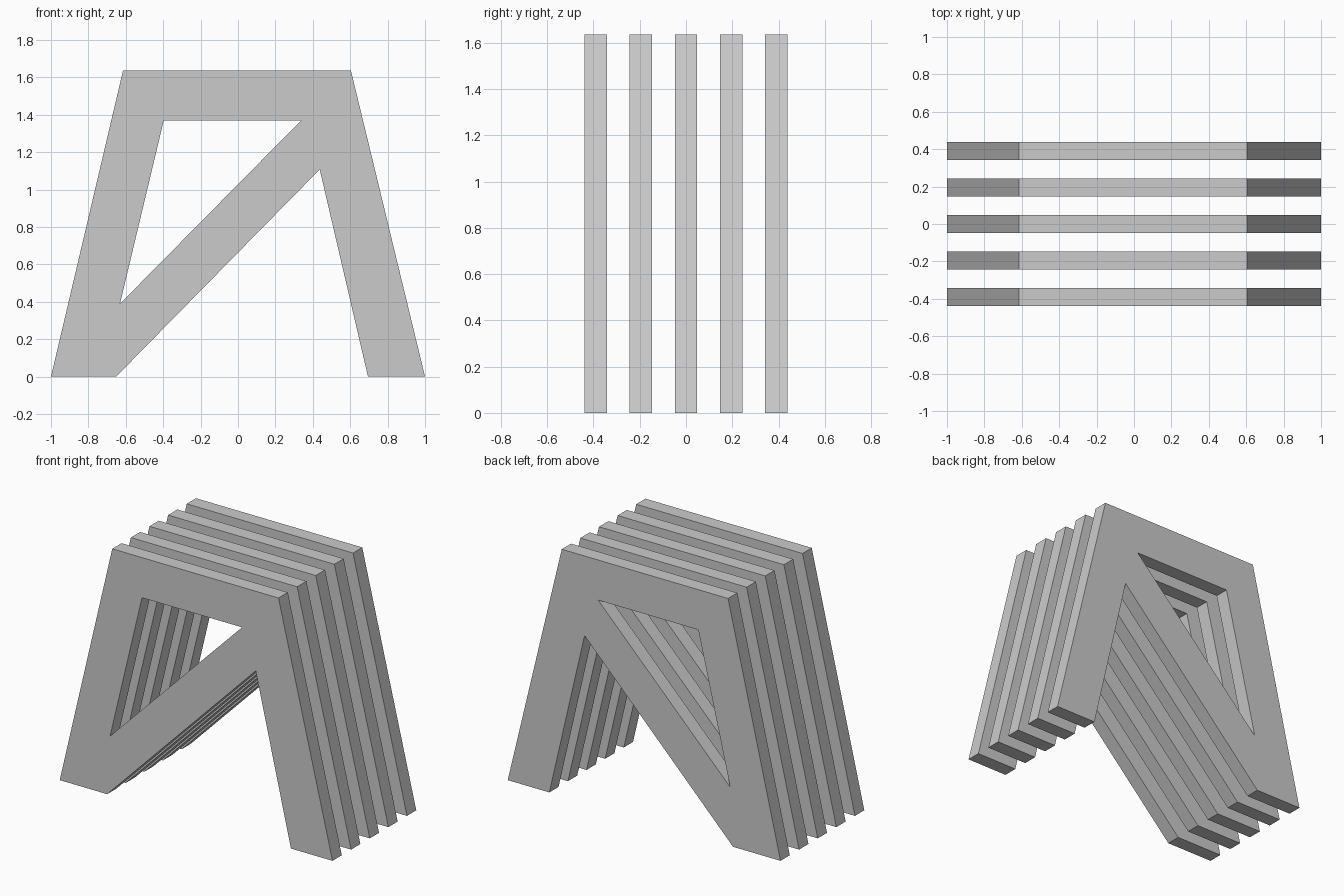
import bpy
import math

if "Cube" in bpy.data.objects:
    bpy.data.objects.remove(bpy.data.objects["Cube"])

THICKNESS = 0.097
SPACING = 0.195

# Front profile: outer outline and the triangular opening
outline = [(-1, 0), (-0.652, 0), (0.437, 1.108), (0.695, 0), (1, 0),
           (0.604, 1.636), (-0.615, 1.636)]
opening = [(-0.397, 1.37), (0.337, 1.37), (-0.631, 0.39)]

profile = bpy.data.curves.new("frame_profile", 'CURVE')
profile.dimensions = '2D'
profile.fill_mode = 'BOTH'
profile.extrude = THICKNESS / 2
for points in (outline, opening):
    spline = profile.splines.new('POLY')
    spline.points.add(len(points) - 1)
    for p, (x, z) in zip(spline.points, points):
        p.co = (x, z, 0, 1)
    spline.use_cyclic_u = True
    spline.use_smooth = False

# Five identical upright slabs, evenly spaced front to back
for i in range(5):
    slab = bpy.data.objects.new(f"frame_slab_{i + 1}", profile)
    slab.rotation_euler.x = math.radians(90)
    slab.location.y = (i - 2) * SPACING
    bpy.context.collection.objects.link(slab)
